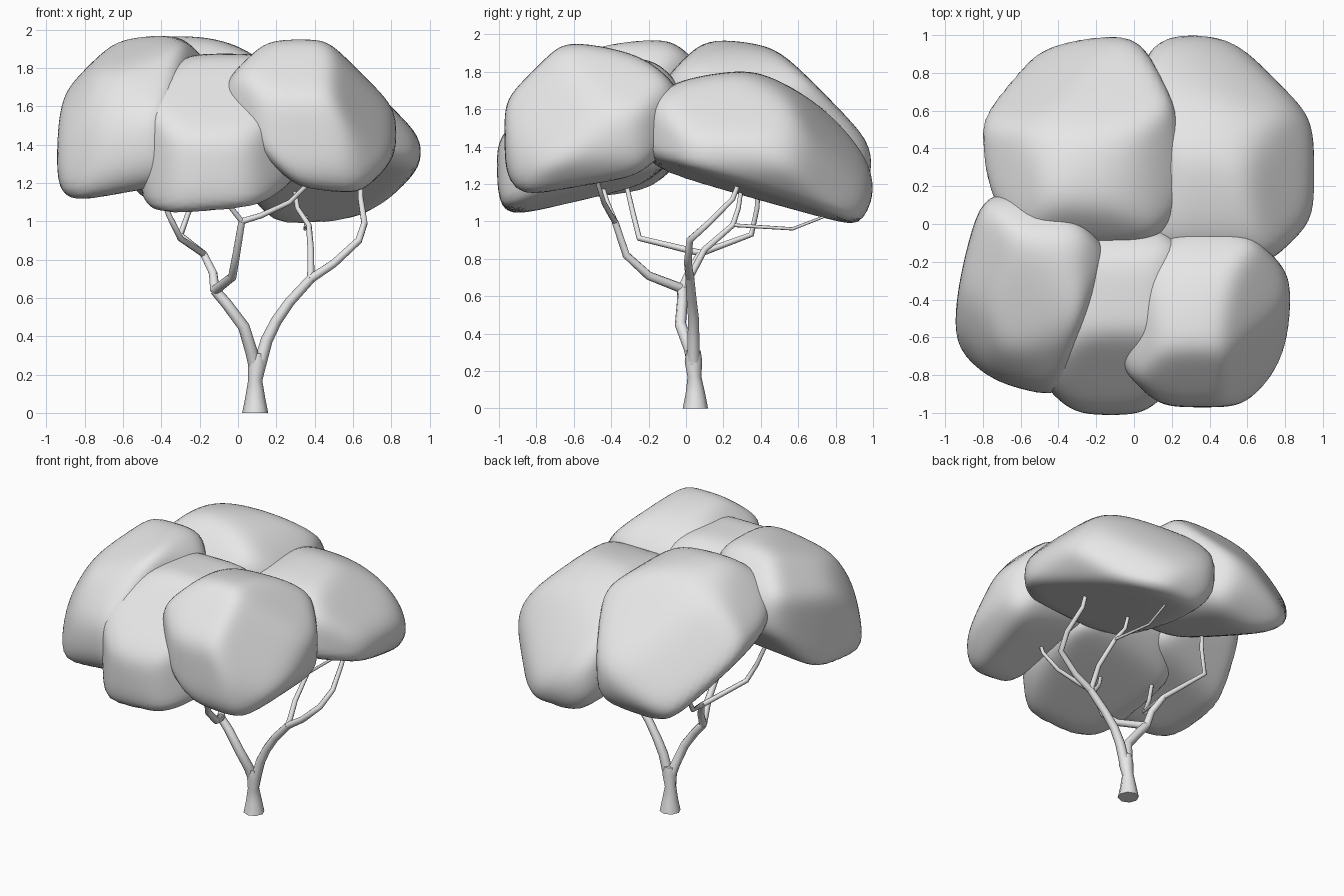
import bpy
import bmesh
from mathutils import Vector

cube = bpy.data.objects.get("Cube")
if cube:
    bpy.data.objects.remove(cube, do_unlink=True)

# one neutral colour for the whole tree
grey = bpy.data.materials.new("neutral_grey")
grey.use_nodes = True
tone = (0.8, 0.8, 0.8, 1)
grey.diffuse_color = tone
grey.node_tree.nodes["Principled BSDF"].inputs["Base Color"].default_value = tone

SIGNS = ((1, 1), (1, -1), (-1, 1), (-1, -1))


def add_object(name, data):
    obj = bpy.data.objects.new(name, data)
    bpy.context.scene.collection.objects.link(obj)
    data.materials.append(grey)
    return obj


def foliage(name, centre, tilt, axes, xz, yz, xy, shoulders=(), sharpness=14):
    """Rounded clump: a sphere pressed between soft planes.
    axes: distances to +x -x +y -y +z and the tilted underside.
    xz, yz, xy: distances to the diagonal planes, ordered as SIGNS.
    shoulders: extra slanted planes as normal and distance."""
    normals = [(1, 0, 0), (-1, 0, 0), (0, 1, 0), (0, -1, 0), (0, 0, 1), (*tilt, -1)]
    normals += [(a, 0, b) for a, b in SIGNS]
    normals += [(0, a, b) for a, b in SIGNS]
    normals += [(a, b, 0) for a, b in SIGNS]
    planes = list(zip(normals, (*axes, *xz, *yz, *xy)))
    planes += [(s[:3], s[3]) for s in shoulders]
    planes = [(Vector(n).normalized(), d * 1.025) for n, d in planes]
    bm = bmesh.new()
    bmesh.ops.create_icosphere(bm, subdivisions=5, radius=1)
    for v in bm.verts:
        ray = v.co.normalized()
        total = sum(max(0, ray.dot(n) / d) ** sharpness for n, d in planes)
        v.co = Vector(centre) + ray * total ** (-1 / sharpness)
    for f in bm.faces:
        f.smooth = True
    mesh = bpy.data.meshes.new(name)
    bm.to_mesh(mesh)
    bm.free()
    return add_object(name, mesh)


def limb(name, points, radii):
    """Tapered tube through points; two radii are spread from start to end."""
    curve = bpy.data.curves.new(name, "CURVE")
    curve.dimensions = "3D"
    curve.bevel_depth = 1
    curve.bevel_resolution = 2
    curve.use_fill_caps = True
    spline = curve.splines.new("POLY")
    spline.points.add(len(points) - 1)
    if len(radii) == 2:
        a, b = radii
        radii = [a + (b - a) * i / (len(points) - 1) for i in range(len(points))]
    for p, co, r in zip(spline.points, points, radii):
        p.co = (*co, 1)
        p.radius = r
    obj = add_object(name, curve)
    bpy.ops.object.select_all(action="DESELECT")
    obj.select_set(True)
    bpy.context.view_layer.objects.active = obj
    bpy.ops.object.convert(target="MESH")
    bpy.ops.object.shade_smooth_by_angle(angle=1.0)


# canopy clumps
foliage("foliage_front_left", (.38, -.52, 1.56), (-.15, .2),
        (.44, .47, .5, .44, .39, .316),
        (.33, .47, .43, .32), (.44, .41, .375, .54), (.49, .45, .46, .48),
        [(.79, -.45, .42, .315), (-.35, .35, .87, .45), (0, .3, 1, .385)])
foliage("foliage_front_right", (-.55, -.38, 1.55), (.2, .14),
        (.44, .395, .54, .55, .42, .335),
        (.47, .37, .34, .54), (.51, .4, .38, .56), (.46, .47, .53, .48),
        [(-.78, -.35, .52, .335), (-.78, -.58, .24, .4), (-.35, -.78, .52, .385),
         (.9, -.4, .2, .36), (-.3, -.3, 1, .32), (-.95, .25, 0, .38),
         (-.3, -1, 0, .485)])
foliage("foliage_front_middle", (-.08, -.5, 1.45), (.1, .25),
        (.4, .42, .5, .5, .415, .275),
        (.45, .42, .43, .55), (.52, .38, .35, .61), (.5, .45, .5, .52))
foliage("foliage_back_right", (-.25, .42, 1.52), (.13, -.21),
        (.55, .56, .57, .56, .45, .38),
        (.49, .5, .46, .55), (.335, .62, .54, .38), (.59, .6, .54, .58),
        [(-.79, -.44, -.43, .49), (-.71, -.16, -.68, .39), (-.35, -.35, -.87, .31),
         (-.4, .78, .47, .35), (-.16, .72, .68, .35), (-.35, .35, .87, .41),
         (.9, .4, 0, .5), (0, .3, 1, .41), (.4, 0, 1, .46)])
foliage("foliage_back_left", (.5, .38, 1.38), (.08, -.3),
        (.45, .45, .62, .6, .44, .222),
        (.36, .385, .5, .48), (.41, .65, .58, .46), (.44, .56, .67, .65),
        [(.35, .35, .87, .37), (.25, .75, .61, .36), (.41, .79, .46, .38),
         (0, .5, 1, .38), (0, -.2, 1, .445), (.65, .04, .75, .41),
         (.78, .39, .48, .41)])

# trunk, flared at the foot and at the fork
limb("trunk", [(.09, .05, 0), (.09, .05, .08), (.09, .045, .17), (.1, .04, .25), (.1, .04, .31)],
     (.068, .052, .037, .047, .038))

# left limb and its branches
fork_left = (.38, .02, .7)
limb("left_limb", [(.11, .04, .24), (.15, .04, .38), (.2, .04, .48), (.27, .03, .58), fork_left],
     (.034, .024))
limb("left_outer_branch", [fork_left, (.5, .01, .78), (.63, .02, .9), (.66, .12, .99),
                           (.64, .25, 1.12), (.64, .28, 1.2)], (.023, .013))
limb("left_back_branch", [fork_left, (.38, .1, .85), (.37, .25, .98), (.31, .28, 1.07),
                          (.29, .3, 1.2)], (.019, .011))
limb("left_twig", [(.37, .25, .98), (.35, .57, .96), (.36, .75, 1.03), (.36, .8, 1.1)],
     (.01, .006))

# right limb and its branches
fork_right = (-.12, -.02, .64)
fork_upper = (-.18, .08, .83)
elbow = (.02, -.38, 1)
limb("right_limb", [(.09, .04, .24), (.07, .02, .32), (.03, -.03, .45), (-.06, -.02, .57),
                    fork_right], (.034, .027))
limb("right_front_branch", [fork_right, (-.03, -.2, .71), (-.01, -.32, .82), elbow],
     (.026, .019))
limb("right_front_twig", [elbow, (-.06, -.42, 1.1), (-.1, -.45, 1.2)], (.015, .011))
limb("right_inner_twig", [elbow, (.12, -.4, 1.03), (.27, -.44, 1.1), (.37, -.47, 1.2),
                          (.4, -.48, 1.3)], (.016, .011))
limb("right_upper_limb", [fork_right, (-.13, .02, .73), fork_upper], (.026, .02))
limb("right_back_branch", [fork_upper, (-.3, .35, .93), (-.25, .38, 1.07), (-.24, .39, 1.25)],
     (.018, .011))
limb("right_outer_branch", [fork_upper, (-.3, -.25, .91), (-.36, -.28, 1.03),
                            (-.42, -.32, 1.2), (-.44, -.33, 1.3)], (.018, .011))
